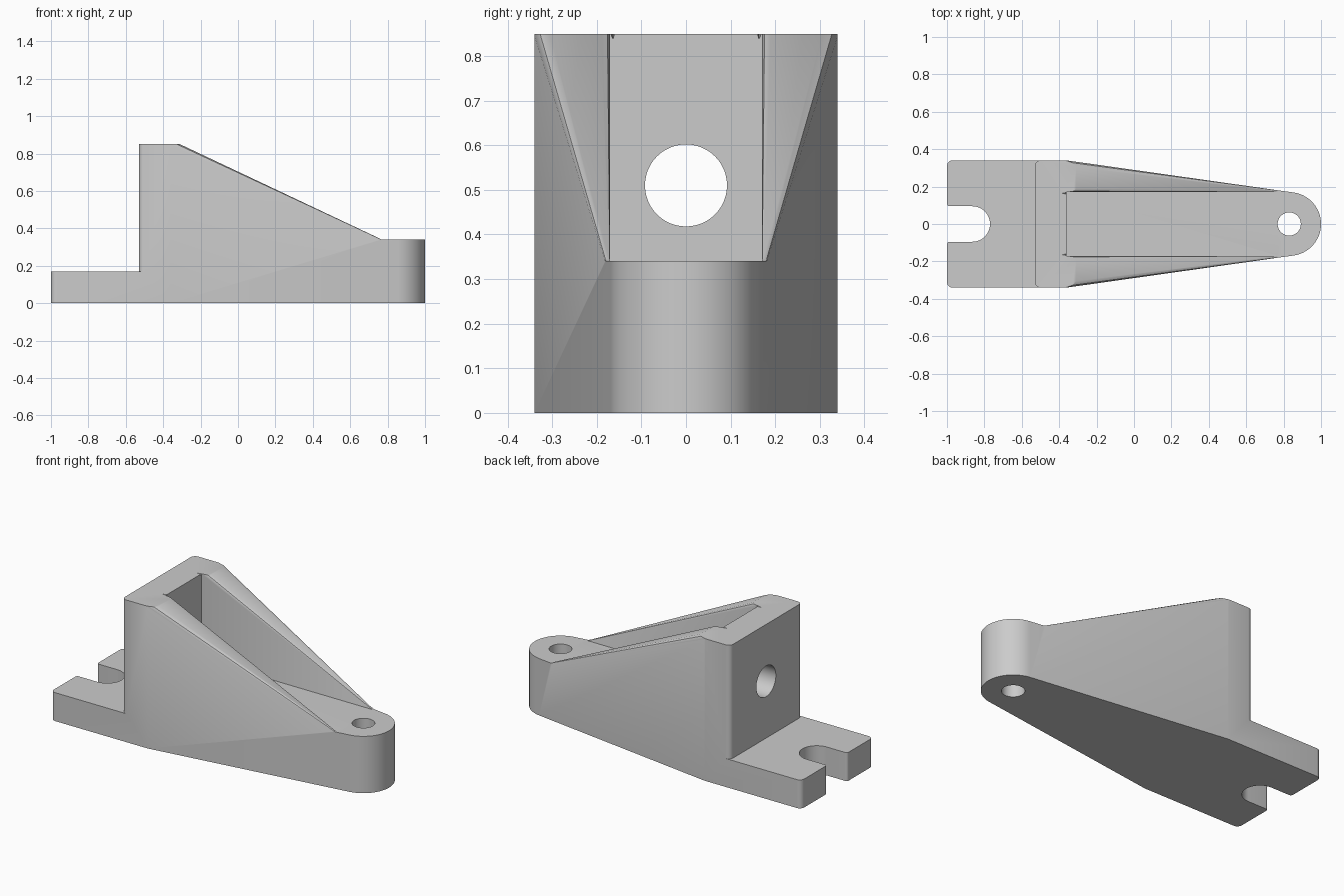
import bpy, bmesh
from math import sin, cos, tan, radians, asin, atan2, hypot, degrees
from mathutils import Matrix

cube = bpy.data.objects.get("Cube")
if cube:
    bpy.data.objects.remove(cube)

HALF = 0.34            # half width of the body
INNER = 0.17           # half width of the pocket, and lug radius
HEIGHT, LUG_H, TAB_H = 0.85, 0.34, 0.17
SHOULDER = -0.36       # where the sides start to taper
SLOPE_X0, SLOPE_X1 = -0.31, 0.77
LUG_X = 0.83


def arc(cx, cy, r, start, end, n=8):
    steps = [radians(start + (end - start) * i / n) for i in range(n + 1)]
    return [(cx + r * cos(a), cy + r * sin(a)) for a in steps]


def loft(name, first, last):
    """Closed solid between two rings with equal point counts."""
    bm = bmesh.new()
    a, b = [[bm.verts.new(p) for p in ring] for ring in (first, last)]
    n = len(a)
    for i in range(n):
        j = (i + 1) % n
        bm.faces.new((a[i], a[j], b[j], b[i]))
    bm.faces.new(a[::-1])
    bm.faces.new(b)
    bm.normal_update()
    bmesh.ops.recalc_face_normals(bm, faces=bm.faces)
    mesh = bpy.data.meshes.new(name)
    bm.to_mesh(mesh)
    bm.free()
    obj = bpy.data.objects.new(name, mesh)
    bpy.context.collection.objects.link(obj)
    return obj


def prism(name, outline, z0, z1):
    return loft(name, *[[(x, y, z) for x, y in outline] for z in (z0, z1)])


def cut(target, cutter):
    cutter.hide_render = True
    bpy.context.view_layer.objects.active = target
    mod = target.modifiers.new("cut", 'BOOLEAN')
    mod.object, mod.operation, mod.solver = cutter, 'DIFFERENCE', 'EXACT'
    bpy.ops.object.modifier_apply(modifier=mod.name)
    bpy.data.objects.remove(cutter)


def mirrored(half):
    """Complete an outline whose half lies on +y."""
    return half + [(x, -y) for x, y in reversed(half)]


# Body: plan outline with slotted tab, tapering sides and round lug
run = LUG_X - SHOULDER
tangent = 90 - degrees(atan2(HALF, run) - asin(INNER / hypot(HALF, run)))
slot_r, corner, lip = 0.095, 0.03, 0.015
half = arc(LUG_X, 0, INNER, 2, tangent, 20)
half += [(SHOULDER, HALF)]
half += arc(-1 + corner, HALF - corner, corner, 90, 180)
half += arc(-1 + lip, slot_r + lip, lip, 180, 270, 5)
half += arc(-0.865, 0, slot_r, 90, 2, 14)
body = prism("bracket_body", mirrored(half), 0, HEIGHT)

# Clear the space above the tab, leaving rounded block corners
half = [(-1.2, 0.5), (-0.5, 0.5)] + arc(-0.5, HALF - corner, corner, 90, 180)
cut(body, prism("tab_cutter", mirrored(half), TAB_H, 1.2))


# Sloped top running down to the flat lug
def slope_z(x):
    return HEIGHT + (x - SLOPE_X0) * (LUG_H - HEIGHT) / (SLOPE_X1 - SLOPE_X0)


START = SLOPE_X0 - 0.1
wedge = [(START, slope_z(START)), (SLOPE_X1, LUG_H), (1.2, LUG_H), (1.2, 1.3), (START, 1.3)]
cut(body, loft("slope_cutter", *[[(x, y, z) for x, z in wedge] for y in (-0.6, 0.6)]))

# Pocket between the side walls, its floor level with the lug
pocket = mirrored([(SHOULDER, INNER), (SLOPE_X1 + 0.02, INNER)])
cut(body, prism("pocket_cutter", pocket, LUG_H, 1.2))

# Rounded upper edges of the walls, fading out toward the lug
taper = tan(radians(90 - tangent))


def edge_ring(x, r, facet, side, outer):
    y0 = HALF - taper * (x - SHOULDER) if outer else INNER
    out = 1 if outer else -1
    pts = [(-1.7, 0.3), (0.4, -0.58), (1, 1)]
    if facet:
        pts = [(b, a) for a, b in pts]
    return [(x, side * (y0 + out * r * a), slope_z(x) + r * b) for a, b in pts]


for side in (-1, 1):
    for outer, radius in ((True, 0.03), (False, 0.022)):
        for facet in (0, 1):
            cut(body, loft("edge_cutter",
                           edge_ring(START, radius, facet, side, outer),
                           edge_ring(SLOPE_X1 - 0.01, radius * 0.15, facet, side, outer)))

# Round holes through the lug and the rear wall
cut(body, prism("lug_hole_cutter", arc(LUG_X, 0, 0.062, 0, 351, 39), -0.2, 0.6))
rear = prism("rear_hole_cutter", arc(0, 0, 0.092, 0, 352.5, 47), -0.2, 0.2)
rear.data.transform(Matrix.Translation((-0.45, 0, 0.51)) @ Matrix.Rotation(radians(90), 4, 'Y'))
cut(body, rear)

# Single grey finish
grey = bpy.data.materials.new("plain_grey")
grey.use_nodes = True
colour = (0.6, 0.6, 0.6, 1)
grey.diffuse_color = colour
grey.node_tree.nodes["Principled BSDF"].inputs["Base Color"].default_value = colour
body.data.materials.clear()
body.data.materials.append(grey)
for poly in body.data.polygons:
    poly.material_index = 0

bpy.ops.object.select_all(action='DESELECT')
body.select_set(True)
bpy.context.view_layer.objects.active = body
bpy.ops.object.shade_smooth_by_angle(angle=radians(30))
